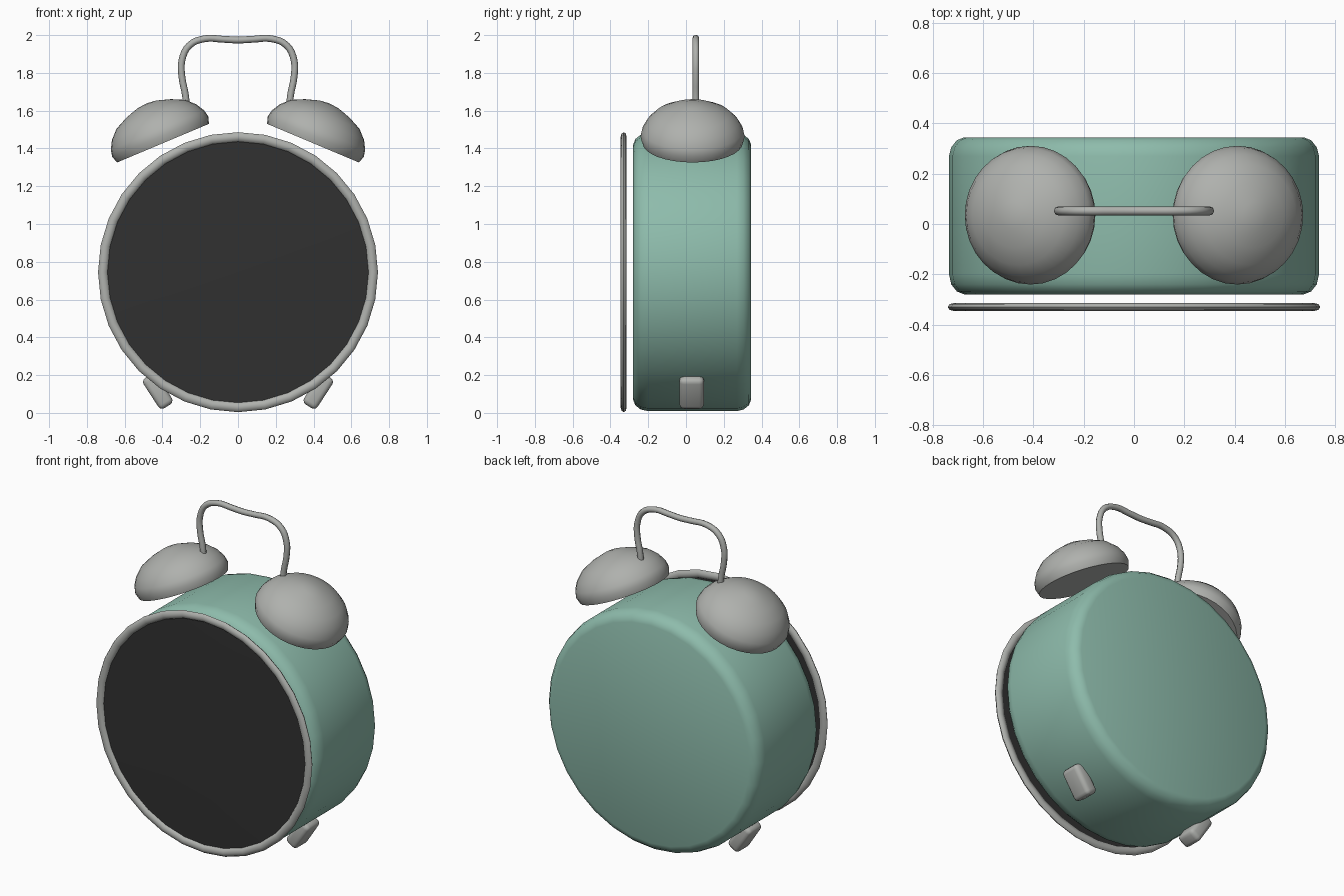
import bpy, bmesh, math
from mathutils import Matrix, Vector

if "Cube" in bpy.data.objects:
    bpy.data.objects.remove(bpy.data.objects["Cube"])


def material(name, rgb):
    m = bpy.data.materials.new(name)
    m.diffuse_color = (*rgb, 1)
    m.use_nodes = True
    m.node_tree.nodes["Principled BSDF"].inputs["Base Color"].default_value = m.diffuse_color
    return m


GREEN = material("sage green", (0.27, 0.50, 0.41))
METAL = material("grey metal", (0.43, 0.44, 0.42))
DARK = material("dark face", (0.03, 0.03, 0.03))


def finish(name, bm, mat, angle=40):
    bmesh.ops.recalc_face_normals(bm, faces=bm.faces)
    me = bpy.data.meshes.new(name)
    bm.to_mesh(me)
    bm.free()
    me.materials.append(mat)
    ob = bpy.data.objects.new(name, me)
    bpy.context.collection.objects.link(ob)
    bpy.ops.object.select_all(action='DESELECT')
    ob.select_set(True)
    bpy.context.view_layer.objects.active = ob
    bpy.ops.object.shade_smooth_by_angle(angle=math.radians(angle))
    return ob


def lathe(name, profile, matrix, mat, segs=32, closed=False, angle=40):
    """Spin (radius, height) points about local z, then place by matrix."""
    bm = bmesh.new()
    vs = [bm.verts.new((r, 0, h)) for r, h in profile]
    pairs = list(zip(vs, vs[1:])) + ([(vs[-1], vs[0])] if closed else [])
    edges = [bm.edges.new(p) for p in pairs]
    bmesh.ops.spin(bm, geom=vs + edges, axis=(0, 0, 1), cent=(0, 0, 0),
                   angle=2 * math.pi, steps=segs)
    bmesh.ops.remove_doubles(bm, verts=bm.verts, dist=1e-4)
    bmesh.ops.transform(bm, matrix=matrix, verts=bm.verts)
    return finish(name, bm, mat, angle)


# local z becomes world +y, centred on the clock axis
AXIS = Matrix.Translation((0, 0, 0.745)) @ Matrix.Rotation(-math.pi / 2, 4, 'X')

# drum body with rounded rims
lathe("body", [(0, -0.28), (0.675, -0.28), (0.705, -0.268), (0.727, -0.24),
               (0.736, -0.20), (0.736, 0.27), (0.727, 0.305), (0.705, 0.333),
               (0.675, 0.345), (0, 0.345)], AXIS, GREEN)

# front ring, elliptical in section
ring = [(0.716 + 0.025 * math.cos(a), -0.33 + 0.016 * math.sin(a))
        for a in (i * math.pi / 4 for i in range(8))]
lathe("front_ring", ring, AXIS, METAL, closed=True, angle=60)

# slightly domed dark face held inside the ring
lathe("clock_face", [(0, -0.338), (0.40, -0.335), (0.705, -0.329),
                     (0.705, -0.323), (0, -0.323)], AXIS, DARK)

bell = [(0, 0), (0.264, 0), (0.276, 0.038), (0.268, 0.075), (0.243, 0.12),
        (0.198, 0.165), (0.13, 0.198), (0.055, 0.222), (0, 0.228)]
for side, s in (("left", -1), ("right", 1)):
    # tilted bell
    m = Matrix.Translation((s * 0.397, 0.035, 1.428)) @ Matrix.Rotation(s * math.radians(22.8), 4, 'Y')
    lathe(side + "_bell", bell, m, METAL)

    # splayed foot
    bm = bmesh.new()
    bmesh.ops.create_cube(bm, size=1)
    bmesh.ops.scale(bm, vec=(0.085, 0.13, 0.19), verts=bm.verts)
    bmesh.ops.bevel(bm, geom=bm.edges[:], offset=0.025, segments=3,
                    profile=0.5, affect='EDGES')
    m = Matrix.Translation((s * 0.425, 0.03, 0.115)) @ Matrix.Rotation(s * math.radians(33), 4, 'Y')
    bmesh.ops.transform(bm, matrix=m, verts=bm.verts)
    finish(side + "_foot", bm, METAL, 60)

# carrying handle: smooth tube from bell to bell
half = [(0.27, 1.58), (0.278, 1.68), (0.297, 1.78), (0.297, 1.865), (0.258, 1.945),
        (0.175, 1.981), (0.08, 1.978)]
path = [(-x, z) for x, z in half] + [(0, 1.974)] + half[::-1]
cu = bpy.data.curves.new("handle", 'CURVE')
cu.dimensions = '3D'
cu.bevel_depth = 0.018
cu.bevel_resolution = 2
cu.resolution_u = 4
cu.use_fill_caps = True
sp = cu.splines.new('BEZIER')
sp.bezier_points.add(len(path) - 1)
for p, (x, z) in zip(sp.bezier_points, path):
    p.co = Vector((x, 0.052, z))
    p.handle_left_type = p.handle_right_type = 'AUTO'
cu.materials.append(METAL)
handle = bpy.data.objects.new("handle", cu)
bpy.context.collection.objects.link(handle)
